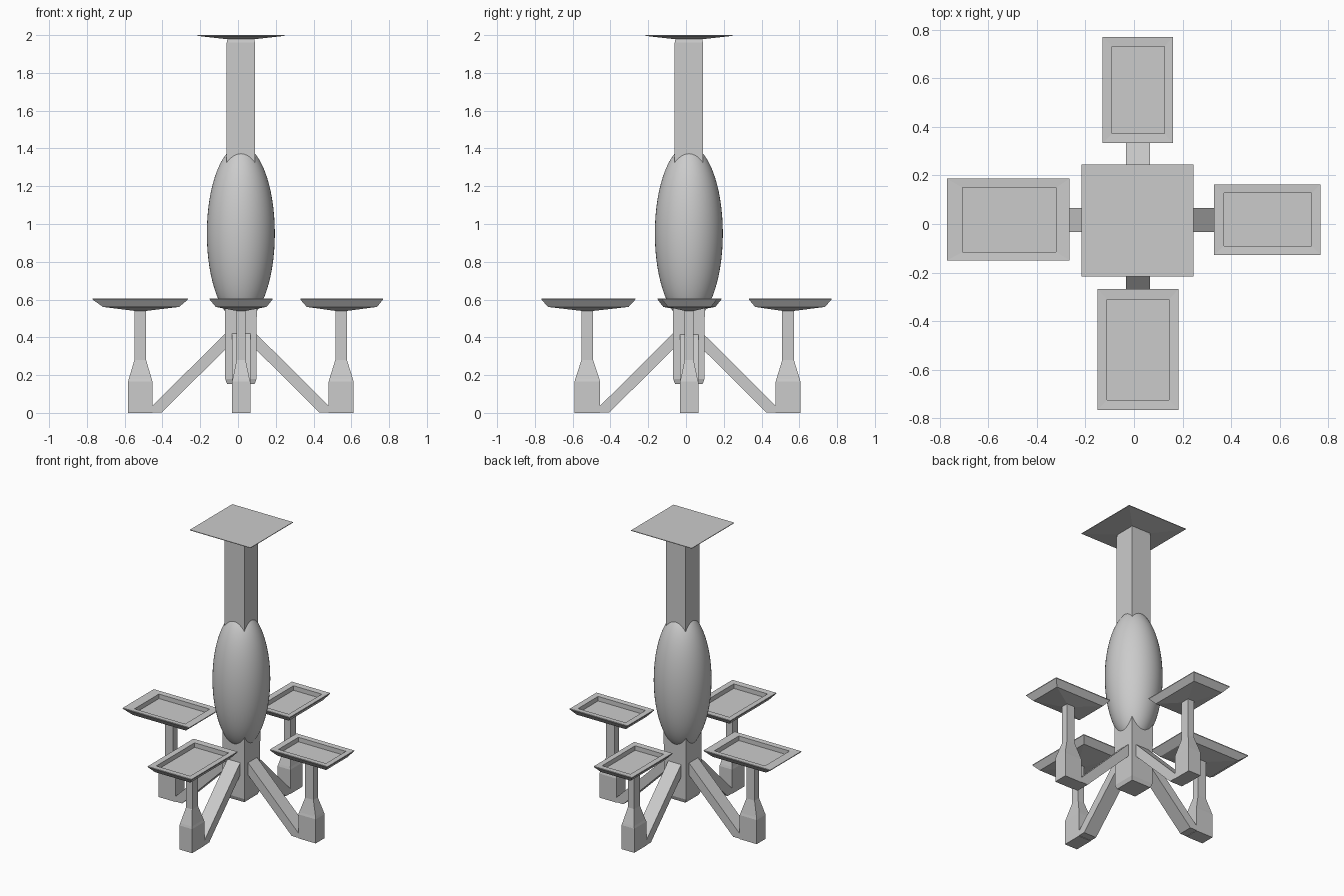
import bpy, bmesh

if "Cube" in bpy.data.objects:
    bpy.data.objects.remove(bpy.data.objects["Cube"])

C = 0.015  # shared centre line of the body


def finish(bm, name):
    bmesh.ops.recalc_face_normals(bm, faces=bm.faces)
    me = bpy.data.meshes.new(name)
    bm.to_mesh(me)
    bm.free()
    ob = bpy.data.objects.new(name, me)
    bpy.context.collection.objects.link(ob)
    return ob


def loft(name, stations, place=lambda u, v: (u, v)):
    """Skin rectangles (u0, u1, v0, v1, z) in order and cap both ends."""
    bm = bmesh.new()
    rings = []
    for u0, u1, v0, v1, z in stations:
        rings.append([bm.verts.new((*place(u, v), z))
                      for u, v in ((u0, v0), (u1, v0), (u1, v1), (u0, v1))])
    for a, b in zip(rings, rings[1:]):
        for i in range(4):
            j = (i + 1) % 4
            bm.faces.new((a[i], a[j], b[j], b[i]))
    bm.faces.new(rings[0])
    bm.faces.new(rings[-1])
    return finish(bm, name)


def square(r, z):
    return (C - r, C + r, C - r, C + r, z)


def prism(name, profile, v0, v1, place):
    """Extrude a (u, z) outline sideways from v0 to v1."""
    bm = bmesh.new()
    a, b = [[bm.verts.new((*place(u, v), z)) for u, z in profile] for v in (v0, v1)]
    n = len(profile)
    for i in range(n):
        j = (i + 1) % n
        bm.faces.new((a[i], a[j], b[j], b[i]))
    bm.faces.new(a)
    bm.faces.new(b)
    return finish(bm, name)


# Ceiling plate, stem and lower hub
loft("ceiling_plate", [square(0.07, 1.978), square(0.23, 1.996), square(0.23, 2.0)])
loft("stem", [square(0.075, 1.25), square(0.075, 1.96), square(0.07, 1.985)])
loft("hub", [square(0.073, 0.153), square(0.083, 0.18), square(0.085, 0.7)])

# Egg-shaped body
bpy.ops.mesh.primitive_uv_sphere_add(segments=48, ring_count=32, location=(C, C, 0.95))
body = bpy.context.object
body.name = "body"
body.scale = (0.18, 0.18, 0.465)
bpy.ops.object.transform_apply(location=False, rotation=False, scale=True)
bpy.ops.object.shade_smooth()

# side: axis, sign, foot inner/outer radius, tray rim, tray recess (u0, u1, v0, v1)
ARMS = {
    "right": ("x", 1, 0.48, 0.612, (0.33, 0.768, -0.127, 0.163), (0.37, 0.73, -0.09, 0.127)),
    "left": ("x", -1, 0.453, 0.582, (0.265, 0.77, -0.15, 0.187), (0.32, 0.705, -0.115, 0.15)),
    "front": ("y", -1, 0.455, 0.59, (0.268, 0.765, -0.15, 0.183), (0.31, 0.725, -0.112, 0.145)),
    "back": ("y", 1, 0.475, 0.606, (0.333, 0.77, -0.13, 0.16), (0.372, 0.73, -0.09, 0.125)),
}
V0, V1 = -0.032, 0.065
for side, (axis, s, f0, f1, rim, inner) in ARMS.items():
    def place(u, v):
        return (s * u, v) if axis == "x" else (v, s * u)

    # Sloping arm ending under the foot
    prism(side + "_arm",
          [(f0 - 0.43, 0.38), (f0 - 0.05, 0.003), (f0 + 0.02, 0.003),
           (f0 + 0.02, 0.037), (f0, 0.037), (f0 - 0.43, 0.465)], V0, V1, place)

    # Foot block tapering into a thin post
    m, vm = (f0 + f1) / 2, (V0 + V1) / 2
    post = (m - 0.031, m + 0.031, vm - 0.024, vm + 0.024)
    loft(side + "_foot_post",
         [(f0, f1, V0, V1, 0), (f0, f1, V0, V1, 0.165),
          (f0 + 0.004, f1 - 0.004, V0 + 0.004, V1 - 0.004, 0.18),
          (*post, 0.28), (*post, 0.555)], place)

    # Tray with shallow underside, sloped sides and a recess
    lower = tuple((a * 0.15 + b * 0.85) for a, b in zip(rim, inner))
    loft(side + "_tray",
         [(*post, 0.54), (*lower, 0.561), (*rim, 0.6), (*rim, 0.605),
          (*inner, 0.603), (*inner, 0.572)], place)
